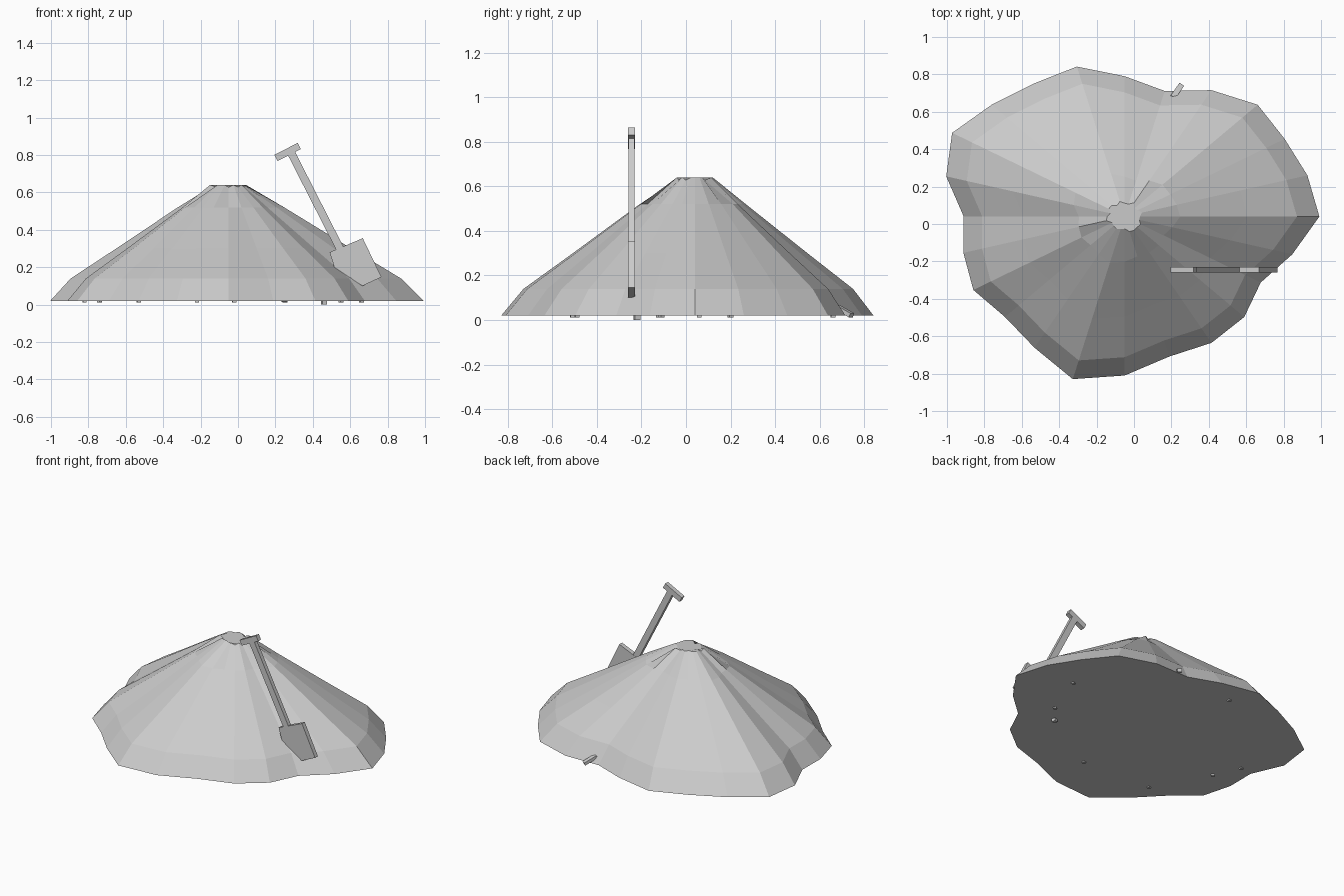
import bpy, bmesh, math, random
from mathutils import Vector, Matrix

random.seed(4)
if "Cube" in bpy.data.objects:
    bpy.data.objects.remove(bpy.data.objects["Cube"], do_unlink=True)

grey = bpy.data.materials.new("light_grey")
grey.use_nodes = True
COLOUR = (0.6, 0.6, 0.6, 1)
grey.diffuse_color = COLOUR
grey.node_tree.nodes["Principled BSDF"].inputs["Base Color"].default_value = COLOUR


def finish(name, bm):
    bmesh.ops.recalc_face_normals(bm, faces=bm.faces[:])
    mesh = bpy.data.meshes.new(name)
    bm.to_mesh(mesh)
    bm.free()
    mesh.materials.append(grey)
    obj = bpy.data.objects.new(name, mesh)
    bpy.context.collection.objects.link(obj)
    return obj


def box(name, centre, size, rotation):
    bm = bmesh.new()
    bmesh.ops.create_cube(bm, size=1)
    bmesh.ops.scale(bm, vec=size, verts=bm.verts)
    bmesh.ops.transform(bm, matrix=Matrix.Translation(centre) @ rotation, verts=bm.verts)
    return finish(name, bm)


# Heap: an uneven outline shrunk ring by ring up to a small flat top
outline = [.875, .85, .83, .845, .78, .695, .75, .83, .82, .845, .895, .83,
           .723, .75, .785, .76, .81, .90, .85, .775, .78, .76, .706, .78]
levels = [(.02, 1), (.14, .885), (.30, .63), (.52, .285)]
bm = bmesh.new()
rings = []


def heap_point(i, radius, z):
    a = math.tau * i / len(outline)
    return bm.verts.new((-.05 + 1.19 * radius * math.cos(a), .04 + radius * math.sin(a), z))


for z, shrink in levels:
    rings.append([heap_point(i, r * shrink, z) for i, r in enumerate(outline)])
# The ragged rim of the flat top makes the upper pleats
rings.append([heap_point(i, .075 + random.uniform(-.012, .012), .64 - random.choice((0, 0, .012)))
              for i in range(len(outline))])
for low, high in zip(rings, rings[1:]):
    for i in range(len(outline)):
        bm.faces.new((low[i - 1], low[i], high[i], high[i - 1]))
bm.faces.new(rings[0])
bm.faces.new(rings[-1])
finish("heap", bm)

# Shovel: shaft and cross grip share one lean, the blade is an extruded plate
SHOVEL_Y = -.245
lean = Matrix.Rotation(math.radians(-27), 4, 'Y')
top, foot = Vector((.285, SHOVEL_Y, .81)), Vector((.56, SHOVEL_Y, .27))
box("shovel_shaft", (top + foot) / 2, (.042, .028, (top - foot).length), lean)
box("shovel_grip", (.265, SHOVEL_Y, .816), (.14, .03, .037), lean)

bm = bmesh.new()
plate = [(.49, .28), (.515, .20), (.665, .10), (.767, .147), (.667, .355)]
face = bm.faces.new([bm.verts.new((x, SHOVEL_Y - .015, z)) for x, z in plate])
side = bmesh.ops.extrude_face_region(bm, geom=[face])
bmesh.ops.translate(bm, vec=(0, .03, 0),
                    verts=[v for v in side["geom"] if isinstance(v, bmesh.types.BMVert)])
finish("shovel_blade", bm)

# Flat stone sticking out at the rear edge
tilt = Matrix.Rotation(math.radians(55), 4, 'Z') @ Matrix.Rotation(math.radians(25), 4, 'Y')
box("rear_stone", (.23, .71, .04), (.09, .03, .02), tilt)

# Small pebbles poking out underneath
pebbles = [(.55, -.11), (.66, .2), (-.02, -.51), (-.53, -.49),
           (-.74, -.12), (-.82, .06), (-.22, .66)]
for x, y in pebbles:
    box("pebble", (x, y, .022), (.02, .02, .02), Matrix.Rotation(random.random(), 4, 'Z'))
box("large_pebble", (.46, -.22, .015), (.025, .025, .03), Matrix.Rotation(.3, 4, 'Z'))
